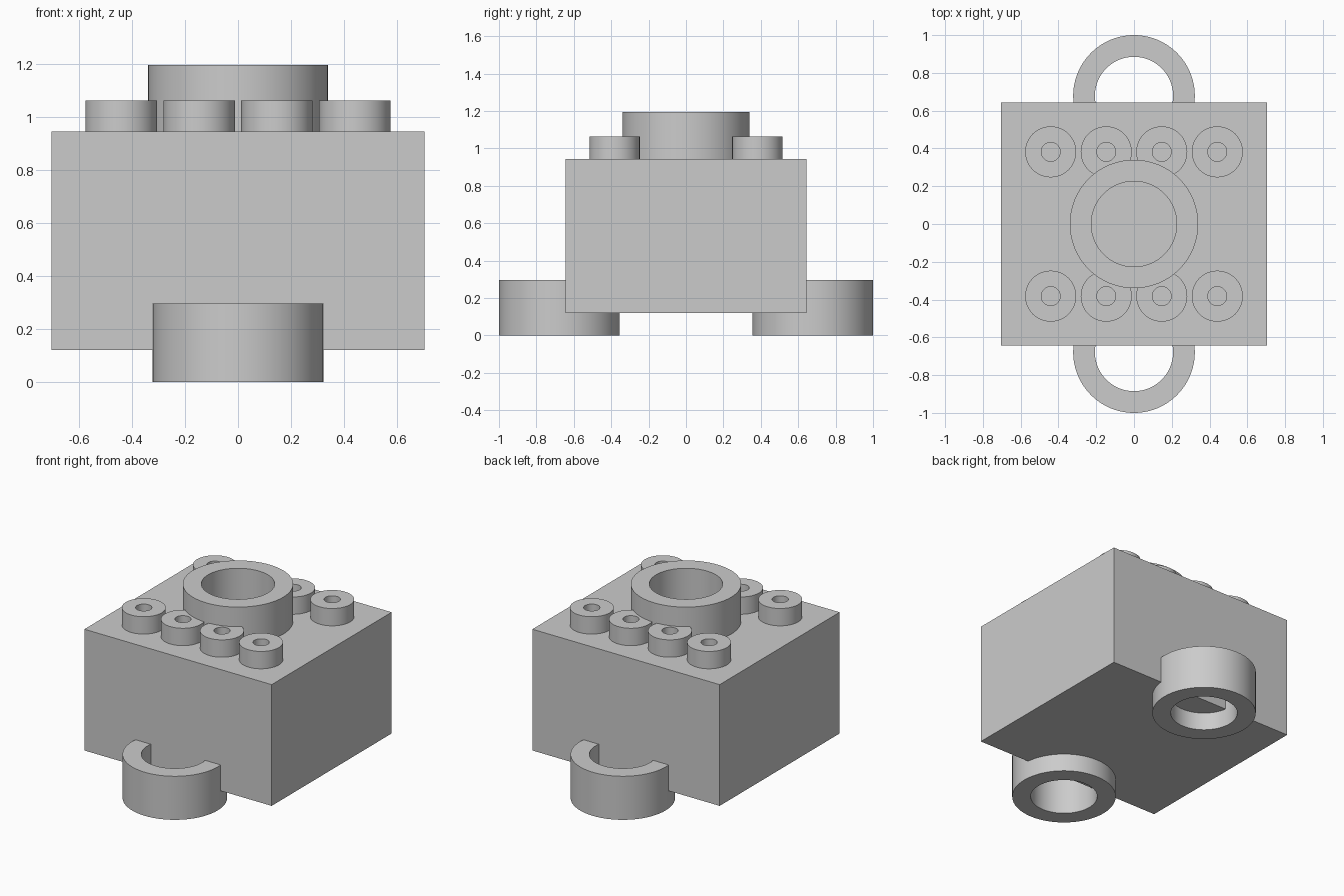
import bpy
import bmesh
import math

cube = bpy.data.objects.get("Cube")
if cube:
    bpy.data.objects.remove(cube, do_unlink=True)

# One plain grey for every part
GREY = (0.6, 0.6, 0.6, 1.0)
grey = bpy.data.materials.new("plain grey")
grey.use_nodes = True
grey.diffuse_color = GREY
grey.node_tree.nodes["Principled BSDF"].inputs["Base Color"].default_value = GREY


def add_object(name, bm):
    bmesh.ops.recalc_face_normals(bm, faces=bm.faces)
    mesh = bpy.data.meshes.new(name)
    bm.to_mesh(mesh)
    bm.free()
    mesh.materials.append(grey)
    obj = bpy.data.objects.new(name, mesh)
    bpy.context.collection.objects.link(obj)
    return obj


def tube(name, x, y, bottom, top, outer, inner, sides=64):
    """Upright tube: a rectangular wall section carried round its axis."""
    section = [(inner, bottom), (outer, bottom), (outer, top), (inner, top)]
    bm = bmesh.new()
    rings = []
    for i in range(sides):
        a = math.tau * i / sides
        rings.append([bm.verts.new((r * math.cos(a), r * math.sin(a), z))
                      for r, z in section])
    for i, ring in enumerate(rings):
        following = rings[(i + 1) % sides]
        for k in range(4):
            n = (k + 1) % 4
            bm.faces.new((ring[k], following[k], following[n], ring[n]))
    obj = add_object(name, bm)
    obj.location = (x, y, 0)
    bpy.ops.object.select_all(action='DESELECT')
    obj.select_set(True)
    bpy.context.view_layer.objects.active = obj
    bpy.ops.object.shade_smooth_by_angle(angle=math.radians(30))
    return obj


# Main block
BASE, DECK = 0.12, 0.944
bm = bmesh.new()
bmesh.ops.create_cube(bm, size=1)
bmesh.ops.scale(bm, vec=(1.408, 1.288, DECK - BASE), verts=bm.verts)
bmesh.ops.translate(bm, vec=(0, 0, (BASE + DECK) / 2), verts=bm.verts)
add_object("block", bm)

# Large collar in the middle of the deck
SINK = 0.01
tube("centre_collar", 0, 0, DECK - SINK, 1.195, 0.34, 0.226, 96)

# Two rows of four hollow studs, and a ring at the foot of each end
for side, y in (("front", -1), ("back", 1)):
    for i in range(4):
        tube(f"{side}_stud_{i + 1}", (i - 1.5) * 0.294, y * 0.382,
             DECK - SINK, 1.062, 0.135, 0.05)
    tube(f"{side}_ring", 0, y * 0.678, 0, 0.296, 0.322, 0.207, 96)
